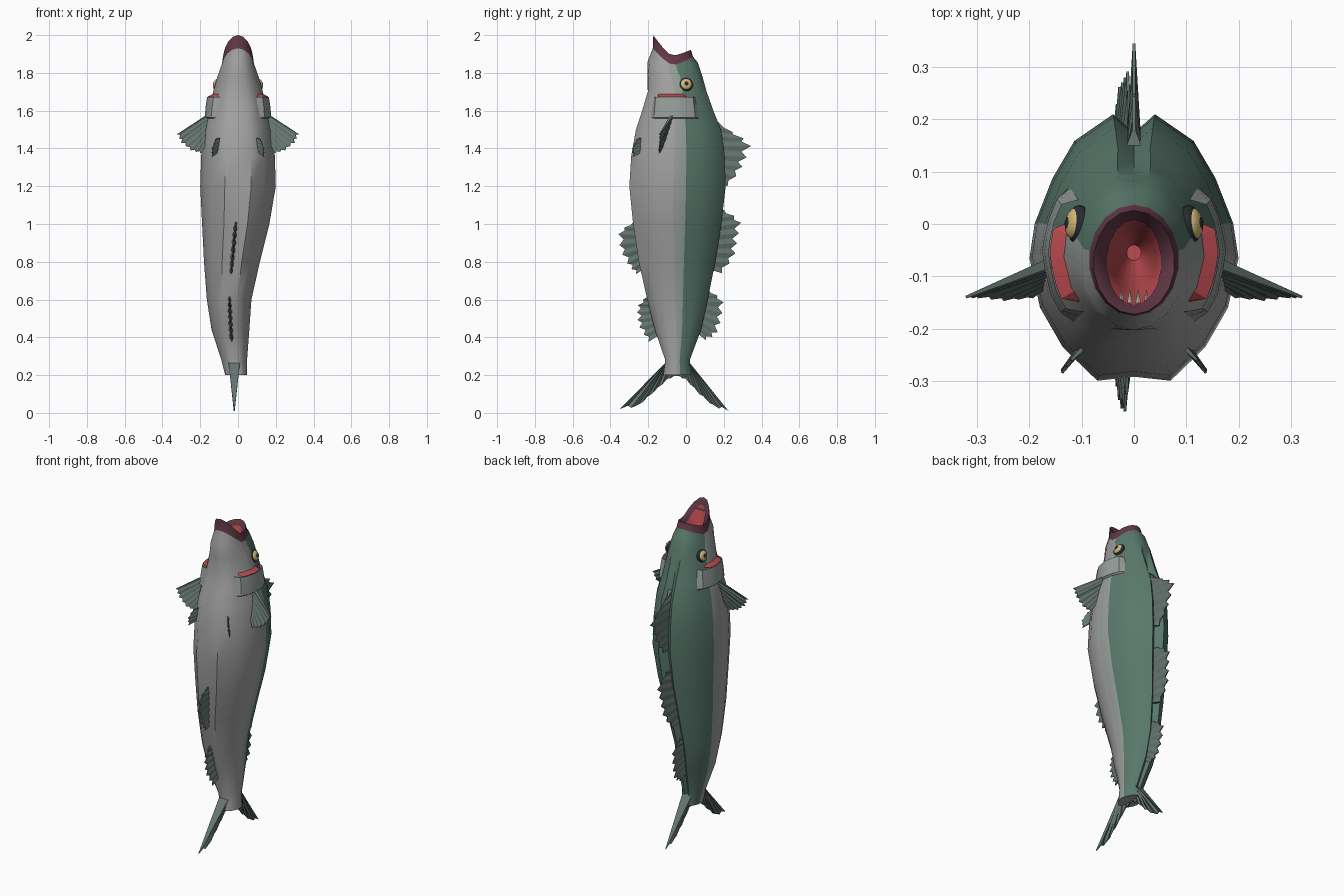
import bpy, bmesh, math
from mathutils import Vector

if "Cube" in bpy.data.objects:
    bpy.data.objects.remove(bpy.data.objects["Cube"])


def material(name, rgb):
    m = bpy.data.materials.new(name)
    m.diffuse_color = (*rgb, 1)
    m.use_nodes = True
    m.node_tree.nodes["Principled BSDF"].inputs["Base Color"].default_value = m.diffuse_color
    return m


GREEN = material("back_green", (0.10, 0.19, 0.15))
SIDE = material("side_grey", (0.30, 0.34, 0.32))
GREY = material("belly_grey", (0.36, 0.36, 0.36))
FIN = material("fin_dark", (0.13, 0.18, 0.165))
LIP = material("lip_maroon", (0.12, 0.04, 0.06))
RED = material("flesh_red", (0.50, 0.07, 0.08))
DARK = material("eye_dark", (0.02, 0.025, 0.03))
GOLD = material("eye_gold", (0.65, 0.48, 0.18))
TOOTH = material("tooth_white", (0.8, 0.78, 0.7))


def build(name, verts, faces, mats, face_mats=None, angle=40):
    me = bpy.data.meshes.new(name)
    me.from_pydata([tuple(v) for v in verts], [], faces)
    for m in mats:
        me.materials.append(m)
    if face_mats:
        me.polygons.foreach_set("material_index", face_mats)
    bm = bmesh.new()
    bm.from_mesh(me)
    bmesh.ops.recalc_face_normals(bm, faces=bm.faces)
    bm.to_mesh(me)
    bm.free()
    ob = bpy.data.objects.new(name, me)
    bpy.context.collection.objects.link(ob)
    smooth(ob, angle)
    return ob


def smooth(ob, angle=40):
    bpy.ops.object.select_all(action='DESELECT')
    ob.select_set(True)
    bpy.context.view_layer.objects.active = ob
    bpy.ops.object.shade_smooth_by_angle(angle=math.radians(angle))


# Body stations: z, centre x, half width, belly y, back y
STATIONS = [(0.20, -.010, .058, -.12, .03), (0.28, -.020, .068, -.11, .02),
            (0.44, -.040, .100, -.165, .08), (0.60, -.047, .118, -.205, .115),
            (0.80, -.032, .148, -.25, .155), (1.00, -.012, .178, -.28, .187),
            (1.20, 0, .200, -.30, .21), (1.36, 0, .195, -.29, .205),
            (1.50, 0, .180, -.265, .185), (1.60, 0, .155, -.232, .145),
            (1.70, 0, .132, -.205, .112), (1.78, 0, .110, -.205, .092)]
# Half cross-section: side fraction, belly(-1) to back(+1)
HALF = [(0, -.97), (.35, -1), (.68, -.75), (.9, -.45), (1, -.08),
        (.95, .18), (.78, .52), (.57, .8), (.2, 1), (0, .86)]
N = len(HALF) - 1


def station(z):
    for a, b in zip(STATIONS, STATIONS[1:]):
        if z <= b[0]:
            f = (z - a[0]) / (b[0] - a[0])
            return [p + (q - p) * f for p, q in zip(a, b)]
    return STATIONS[-1]


def unit(j, e):
    a = math.pi * j / N
    return (HALF[j][0] * (1 - e) + math.sin(a) * e, HALF[j][1] * (1 - e) - math.cos(a) * e)


def ring(cx, w, yf, yb, zfun, e):
    pts = []
    for k in range(2 * N):
        j, s = (k, 1) if k <= N else (2 * N - k, -1)
        u, v = unit(j, e)
        pts.append(Vector((cx + s * u * w, (yf + yb) / 2 + v * (yb - yf) / 2, zfun(v))))
    return pts


def body_ring(z):
    _, cx, w, yf, yb = station(z)
    e = min(1, max(0, (z - 1.62) / .3))
    return ring(cx, w, yf, yb, lambda v: z, e)


rings = [body_ring(s[0]) for s in STATIONS]
# Open mouth rings: half width, belly y, back y, z at jaw / corner / snout
for w, yf, yb, zj, zc, zs in [(.098, -.203, .062, 1.86, 1.81, 1.855),
                              (.086, -.176, .037, 1.93, 1.84, 1.885),
                              (.078, -.173, .026, 2.00, 1.89, 1.922),
                              (.052, -.155, .008, 1.96, 1.865, 1.89),
                              (.043, -.130, -.005, 1.76, 1.75, 1.75),
                              (.014, -.070, -.040, 1.60, 1.60, 1.60)]:
    rings.append(ring(0, w, yf, yb, lambda v: zc + ((zj if v < 0 else zs) - zc) * abs(v) ** 1.3, 1))

M = 2 * N
verts = [p for r in rings for p in r]
faces, fm = [], []
first_lip = len(STATIONS) + 1
for i in range(len(rings) - 1):
    for k in range(M):
        k2 = (k + 1) % M
        faces.append((i * M + k, i * M + k2, (i + 1) * M + k2, (i + 1) * M + k))
        j = min(k, M - 1 - k)
        fm.append(4 if i >= first_lip + 2 else 3 if i >= first_lip else
                  0 if j >= 5 else 1 if j == 4 else 2)
faces += [tuple(range(M)), tuple(range((len(rings) - 1) * M, len(rings) * M))]
fm += [2, 4]
build("fish_body", verts, faces, [GREEN, SIDE, GREY, LIP, RED], fm, 50)


def sample(pts, f):
    f *= len(pts) - 1
    i = min(int(f), len(pts) - 2)
    return Vector(pts[i]).lerp(Vector(pts[i + 1]), f - i)


# Pleated fin: wedge thick at the base, serrated thin edge
def fin(name, base, tips, normal, thick, rays, notch=.78):
    n, nrm = 2 * rays + 1, Vector(normal).normalized()
    vs, fs = [], []
    for i in range(n):
        f = i / (n - 1)
        b, t = sample(base, f), sample(tips, f)
        even = i % 2 == 0
        t = t if even else b.lerp(t, notch)
        tb = thick * (1 if even else .45)
        vs += [b + nrm * tb, t + nrm * .0025, t - nrm * .0025, b - nrm * tb]
    for i in range(n - 1):
        for c in range(4):
            d = (c + 1) % 4
            fs.append((i * 4 + c, i * 4 + d, i * 4 + 4 + d, i * 4 + 4 + c))
    fs += [(0, 1, 2, 3), tuple(4 * (n - 1) + c for c in range(4))]
    return build(name, vs, fs, [FIN], angle=15)


def on_axis(pts):
    return [(station(max(z, .2))[1], y, z) for y, z in pts]


# Back and belly fins in the centre plane: base, edge, ray count
for name, base, tips, rays in [
    ("dorsal_fin_front", [(.15, 1.56), (.16, 1.22)],
     [(.18, 1.52), (.27, 1.475), (.35, 1.425), (.315, 1.34), (.285, 1.275), (.22, 1.2)], 7),
    ("dorsal_fin_middle", [(.16, 1.07), (.12, .76)],
     [(.2, 1.075), (.295, 1.02), (.275, .925), (.26, .83), (.19, .74)], 7),
    ("dorsal_fin_rear", [(.09, .65), (.05, .43)],
     [(.12, .65), (.2, .6), (.19, .5), (.165, .415), (.105, .385)], 7),
    ("anal_fin_front", [(-.25, 1.01), (-.21, .77)],
     [(-.28, 1.01), (-.36, .96), (-.35, .86), (-.305, .78), (-.265, .735)], 7),
    ("anal_fin_rear", [(-.18, .63), (-.13, .42)],
     [(-.2, .63), (-.262, .56), (-.255, .465), (-.2, .375)], 7)]:
    fin(name, on_axis(base), on_axis(tips), (1, 0, 0), .014, rays)

# Forked tail fin
fin("tail_fin", [(-.02, y, z) for y, z in [(-.11, .265), (-.09, .28), (-.045, .29), (0, .28), (.02, .265)]],
    [(-.02, y, z) for y, z in [(-.35, .02), (-.26, .03), (-.18, .1), (-.1, .175), (-.05, .195),
                               (0, .175), (.07, .1), (.15, .03), (.225, .01)]],
    (1, 0, 0), .03, 12, .94)


# Patch lying on the body side; rows are (z, outward offset)
def side_patch(name, s, rows, j0, j1, cols, mat):
    vs, fs = [], []
    for z, off in rows:
        r = body_ring(z)
        for c in range(cols):
            p = sample(r[:N + 1], (j0 + (j1 - j0) * c / (cols - 1)) / N)
            out = Vector((p.x, p.y + .06, 0)).normalized()
            p = p + out * (off if 0 < c < cols - 1 else -.003)
            vs.append((p.x * s, p.y, p.z))
    for i in range(len(rows) - 1):
        for c in range(cols - 1):
            a = i * cols + c
            fs.append((a, a + 1, a + cols + 1, a + cols))
    build(name, vs, fs, [mat], angle=30)


def ball(name, loc, direction, r, flat, mat):
    bpy.ops.mesh.primitive_uv_sphere_add(segments=16, ring_count=8, radius=r, location=loc)
    ob = bpy.context.object
    ob.name = name
    ob.scale.z = flat
    ob.rotation_euler = direction.to_track_quat('Z', 'Y').to_euler()
    ob.data.materials.append(mat)
    smooth(ob)


# Paired parts
for s, side in ((1, "right"), (-1, "left")):
    fin("pectoral_fin_" + side, [(s * .15, -.07, 1.585), (s * .15, -.1, 1.47)],
        [(s * .322, -.14, 1.475), (s * .3, -.14, 1.43), (s * .25, -.145, 1.39), (s * .195, -.14, 1.375)],
        (s * .35, .93, .1), .01, 6, .93)
    fin("pelvic_fin_" + side, [(s * .085, -.225, 1.46), (s * .095, -.225, 1.39)],
        [(s * .12, -.26, 1.45), (s * .138, -.285, 1.4), (s * .138, -.28, 1.355)],
        (.8, s * .6, 0), .006, 4, .9)
    side_patch("gill_cover_" + side, s, [(1.672, .026), (1.62, .022), (1.565, .013), (1.555, -.004)],
               2.0, 6.2, 9, SIDE)
    side_patch("gill_" + side, s, [(1.69, -.003), (1.673, .024)], 2.4, 5.4, 8, RED)
    d = Vector((s * .93, .1, .28)).normalized()
    c = Vector((s * .107, .0, 1.738))
    ball("eye_socket_" + side, c, d, .037, .55, DARK)
    ball("eye_iris_" + side, c + d * .009, d, .030, .50, GOLD)
    ball("eye_pupil_" + side, c + d * .016, d, .016, .62, DARK)

# Lower jaw teeth
for i in range(4):
    bpy.ops.mesh.primitive_cone_add(vertices=6, radius1=.006, radius2=0, depth=.03,
                                    location=((i - 1.5) * .016, -.138, 1.94),
                                    rotation=Vector((0, 1, .35)).to_track_quat('Z', 'Y').to_euler())
    t = bpy.context.object
    t.name = f"tooth_{i + 1}"
    t.data.materials.append(TOOTH)
